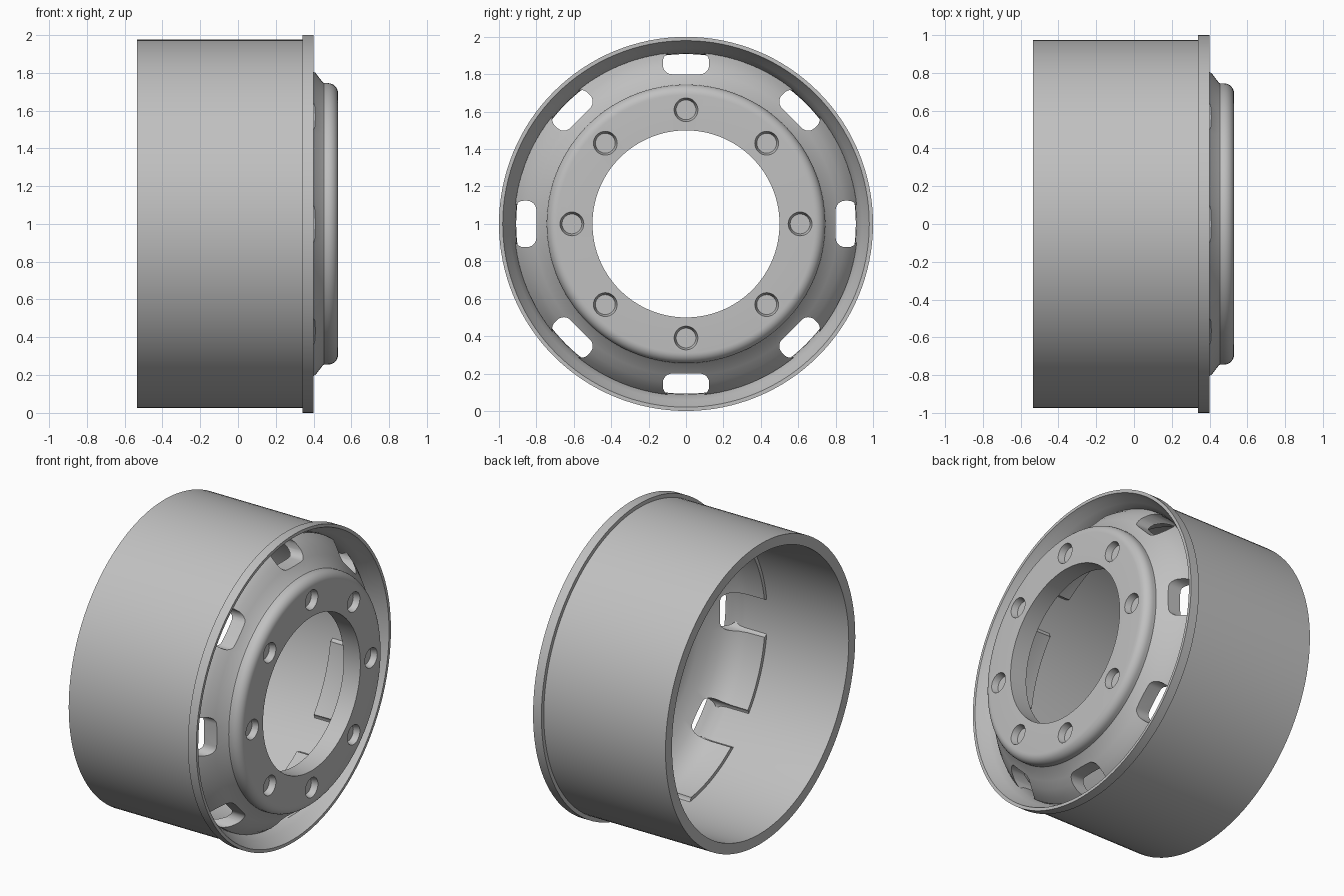
import bpy, bmesh, math
from mathutils import Matrix

old = bpy.data.objects.get("Cube")
if old:
    bpy.data.objects.remove(old, do_unlink=True)

SEGMENTS = 128
COUNT = 8
CENTRE = (0, 0, 1)

steel = bpy.data.materials.new("grey_steel")
steel.use_nodes = True
grey = (0.53, 0.53, 0.53, 1)
steel.diffuse_color = grey
steel.node_tree.nodes["Principled BSDF"].inputs["Base Color"].default_value = grey


def make_object(name, bm):
    bmesh.ops.recalc_face_normals(bm, faces=bm.faces)
    mesh = bpy.data.meshes.new(name)
    bm.to_mesh(mesh)
    bm.free()
    mesh.materials.append(steel)
    obj = bpy.data.objects.new(name, mesh)
    obj.location = CENTRE
    bpy.context.collection.objects.link(obj)
    return obj


def lathe(name, profile):
    """Turn a closed (x, radius) profile around the x axis."""
    bm = bmesh.new()
    rings = []
    for i in range(SEGMENTS):
        a = math.tau * i / SEGMENTS
        rings.append([bm.verts.new((x, r * math.sin(a), r * math.cos(a))) for x, r in profile])
    for i, ring in enumerate(rings):
        after = rings[(i + 1) % SEGMENTS]
        for j in range(len(profile)):
            k = (j + 1) % len(profile)
            bm.faces.new((ring[j], ring[k], after[k], after[j]))
    return make_object(name, bm)


def arc(x, r, size, start, end, steps):
    angles = [math.radians(start + (end - start) * i / steps) for i in range(steps + 1)]
    return [(x + size * math.cos(a), r + size * math.sin(a)) for a in angles]


def add_slot(bm, angle):
    """Rounded slot prism running along x."""
    half_long, low, high, corner = 0.124, 0.80, 0.918, 0.05
    points = []
    for sy, z, start in ((1, high - corner, 0), (-1, high - corner, 90),
                         (-1, low + corner, 180), (1, low + corner, 270)):
        points += arc(sy * (half_long - corner), z, corner, start, start + 90, 6)
    turn = Matrix.Rotation(angle, 4, "X")
    ends = [[bm.verts.new((x, y, z)) for y, z in points] for x in (-0.05, 0.6)]
    for end in ends:
        bm.faces.new(end)
    for i in range(len(points)):
        k = (i + 1) % len(points)
        bm.faces.new((ends[0][i], ends[0][k], ends[1][k], ends[1][i]))
    bmesh.ops.transform(bm, matrix=turn, verts=ends[0] + ends[1])


def add_bolt_recess(bm, angle):
    """Shallow tapered recess in the hub face."""
    place = (Matrix.Rotation(angle, 4, "X") @ Matrix.Translation((0.52, 0, 0.61))
             @ Matrix.Rotation(math.pi / 2, 4, "Y"))
    bmesh.ops.create_cone(bm, cap_ends=True, segments=32, radius1=0.053,
                          radius2=0.069, depth=0.06, matrix=place)


# Outer barrel with front flange and flared front lip
barrel = lathe("rim_barrel", [
    (-0.535, 0.975), (0.34, 0.975), (0.34, 1.0), (0.40, 1.0), (0.40, 0.98),
    (0.37, 0.966), (0.33, 0.942), (0.29, 0.922), (0.25, 0.911), (0.21, 0.908),
    (-0.535, 0.908)])

# Dished wheel disc: hub plate, sloping shoulder and rear skirt
front = [(0.53, 0.50)] + arc(0.475, 0.69, 0.055, 0, 90, 8) + [
    (0.455, 0.745), (0.448, 0.75), (0.40, 0.812), (0.365, 0.855),
    (0.325, 0.892), (0.285, 0.918), (0.23, 0.914), (0.05, 0.912)]
back = [(0.05, 0.885), (0.17, 0.882), (0.22, 0.872), (0.27, 0.845), (0.31, 0.81),
        (0.35, 0.755), (0.385, 0.69), (0.405, 0.64), (0.41, 0.60), (0.41, 0.50)]
disc = lathe("wheel_disc", front + back)

# Cut the hand slots and bolt recesses
bm = bmesh.new()
for n in range(COUNT):
    add_slot(bm, math.tau * n / COUNT)
    add_bolt_recess(bm, math.tau * n / COUNT)
cutter = make_object("slot_cutter", bm)
cutter.hide_render = True

cut = disc.modifiers.new("cut_openings", "BOOLEAN")
cut.operation = "DIFFERENCE"
cut.solver = "EXACT"
cut.object = cutter
bpy.context.view_layer.update()
result = bpy.data.meshes.new_from_object(
    disc.evaluated_get(bpy.context.evaluated_depsgraph_get()))
disc.modifiers.clear()
disc.data = result
bpy.data.objects.remove(cutter, do_unlink=True)

# Smooth shading with crisp edges
bpy.ops.object.select_all(action="DESELECT")
for obj in (barrel, disc):
    obj.select_set(True)
bpy.context.view_layer.objects.active = disc
bpy.ops.object.shade_smooth_by_angle(angle=math.radians(30))
